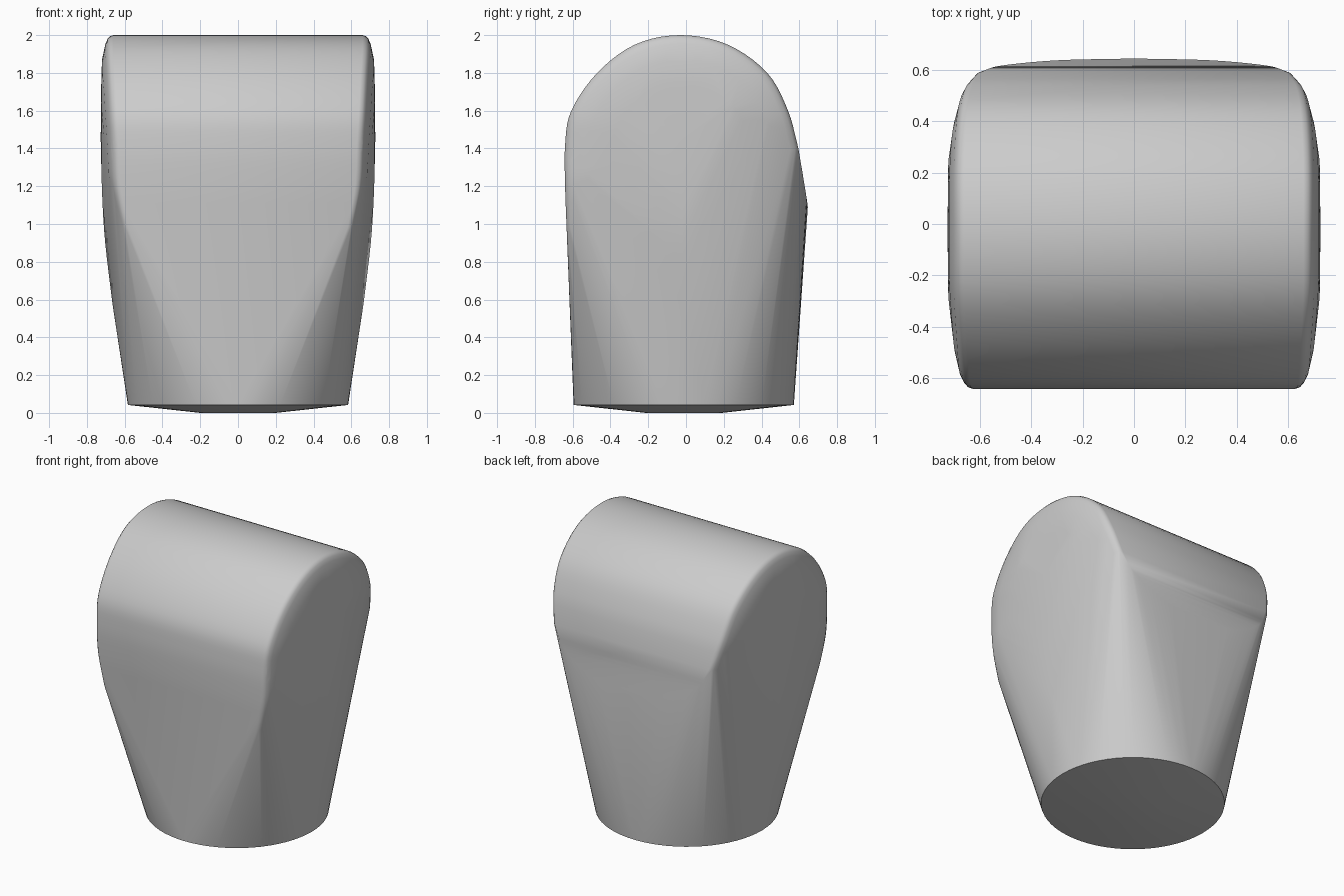
import bpy
import bmesh
import math
from mathutils import Vector

cube = bpy.data.objects.get("Cube")
if cube:
    bpy.data.objects.remove(cube, do_unlink=True)


def smooth_path(pts, steps):
    """Sample a Catmull-Rom path through the points."""
    pts = [Vector(p) for p in pts]
    pts = [pts[0] * 2 - pts[1]] + pts + [pts[-1] * 2 - pts[-2]]
    out = []
    for a, b, c, d in zip(pts, pts[1:], pts[2:], pts[3:]):
        for i in range(steps):
            t = i / steps
            out.append(0.5 * (2 * b + (c - a) * t + (2 * a - 5 * b + 4 * c - d) * t * t
                              + (3 * b - a - 3 * c + d) * t ** 3))
    return out + [pts[-2]]


# Rim of the side cap, from low front over the top to the back (half width, y, z)
rim = smooth_path([(0.58, -0.632, 0.98), (0.62, -0.64, 1.2), (0.63, -0.64, 1.42),
                   (0.64, -0.607, 1.6), (0.65, -0.47, 1.8), (0.66, -0.27, 1.95),
                   (0.66, -0.03, 2.0), (0.66, 0.22, 1.95), (0.65, 0.43, 1.8),
                   (0.63, 0.54, 1.6), (0.59, 0.595, 1.4)], 5)
# Lower edge of the sloping back
back_edge = smooth_path([(0.59, 0.595, 1.4), (0.52, 0.617, 1.27),
                         (0.3, 0.638, 1.14), (0, 0.645, 1.09)], 5)

# Domed side cap: shrinking copies of the rim bulge outward
centre = Vector((0, -0.02, 1.35))
points = list(rim) + list(back_edge)
for scale, bulge in ((0.99, 0.018), (0.97, 0.03), (0.93, 0.042), (0.8, 0.06), (0.6, 0.073)):
    for p in rim:
        q = centre + (p - centre) * scale
        q.x = min(p.x + bulge, 0.724)
        points.append(q)
points += smooth_path([(0.727, -0.02, 1.45), (0.719, -0.02, 1.15),
                       (0.703, -0.02, 0.9), (0.665, -0.02, 0.58)], 4)

# Mirror to both sides
points += [Vector((-p.x, p.y, p.z)) for p in points]

# Round foot with a slightly domed underside
for radius, z in ((0.583, 0.042), (0.2, 0.0)):
    for i in range(64):
        a = math.tau * i / 64
        points.append(Vector((radius * math.cos(a), radius * math.sin(a) - 0.012, z)))

# Wrap everything in one tight skin
bm = bmesh.new()
for p in points:
    bm.verts.new(p)
bmesh.ops.remove_doubles(bm, verts=bm.verts, dist=0.001)
bmesh.ops.convex_hull(bm, input=bm.verts)
bmesh.ops.delete(bm, geom=[v for v in bm.verts if not v.link_faces], context="VERTS")
bmesh.ops.recalc_face_normals(bm, faces=bm.faces)

mesh = bpy.data.meshes.new("rounded_cap_body")
bm.to_mesh(mesh)
bm.free()
body = bpy.data.objects.new("rounded_cap_body", mesh)
bpy.context.collection.objects.link(body)

grey = bpy.data.materials.new("plain grey")
grey.use_nodes = True
colour = (0.6, 0.6, 0.6, 1)
grey.diffuse_color = colour
grey.node_tree.nodes["Principled BSDF"].inputs["Base Color"].default_value = colour
mesh.materials.append(grey)

bpy.context.view_layer.objects.active = body
body.select_set(True)
bpy.ops.object.shade_smooth_by_angle(angle=math.radians(35))
